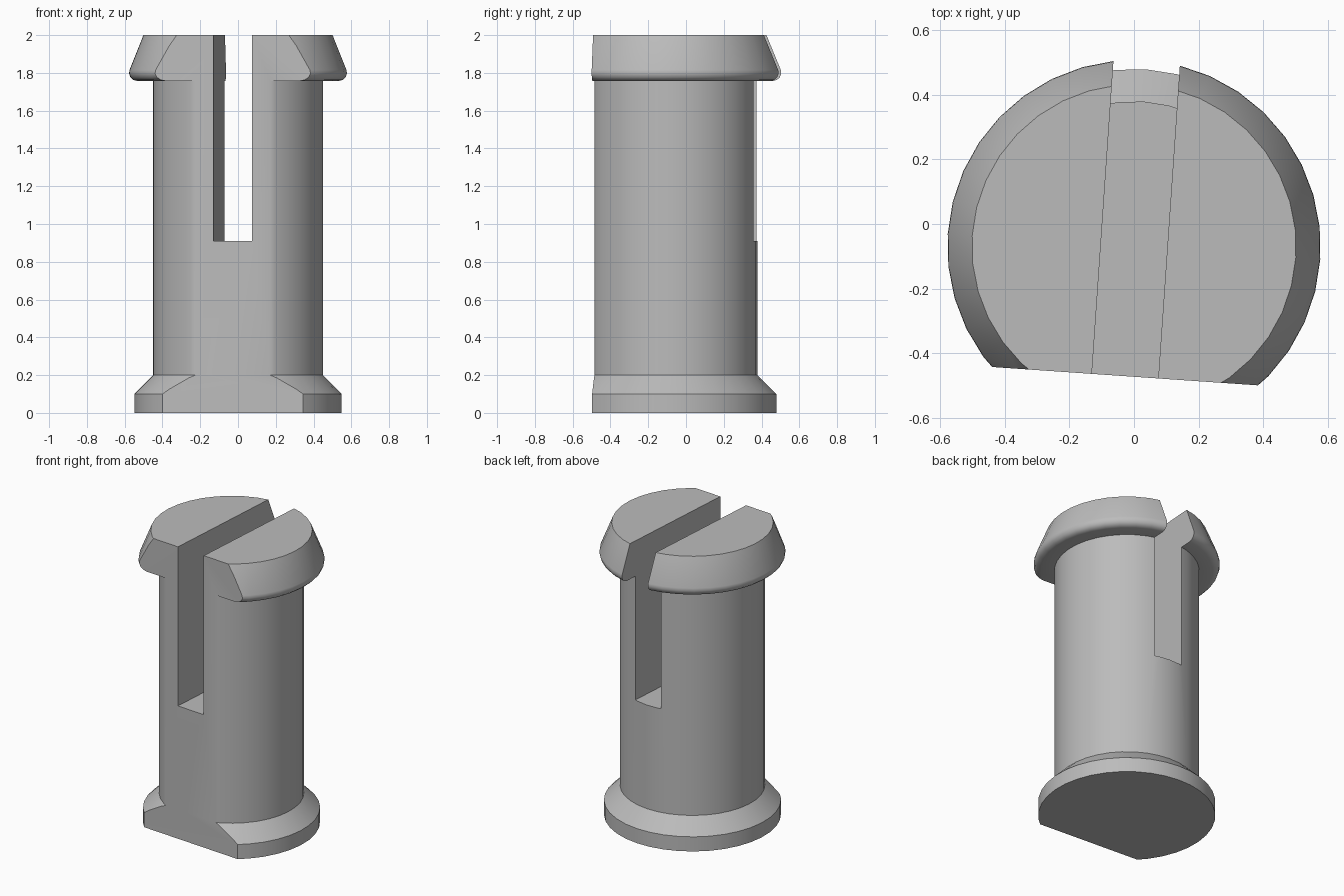
import bpy, bmesh, math
from mathutils import Matrix, Vector

old = bpy.data.objects.get("Cube")
if old:
    bpy.data.objects.remove(old, do_unlink=True)

SEGMENTS = 36
TURN = math.radians(-3.95)
CENTRE_Y = -0.07

grey = bpy.data.materials.new("light_grey")
grey.use_nodes = True
grey.diffuse_color = (0.5, 0.5, 0.5, 1)
grey.node_tree.nodes["Principled BSDF"].inputs["Base Color"].default_value = (0.5, 0.5, 0.5, 1)


def add_object(name, bm):
    mesh = bpy.data.meshes.new(name)
    bmesh.ops.recalc_face_normals(bm, faces=bm.faces)
    bm.to_mesh(mesh)
    bm.free()
    obj = bpy.data.objects.new(name, mesh)
    obj.location.y = CENTRE_Y
    obj.rotation_euler.z = TURN
    bpy.context.collection.objects.link(obj)
    return obj


def add_box(name, low, high):
    low, high = Vector(low), Vector(high)
    bm = bmesh.new()
    size = Matrix.Diagonal((*(high - low), 1))
    bmesh.ops.create_cube(bm, size=1, matrix=Matrix.Translation((low + high) / 2) @ size)
    return add_object(name, bm)


# Flanged base, shaft and tapered head as one turned profile (radius, height)
profile = [(0.55, 0), (0.55, 0.1), (0.45, 0.2), (0.45, 1.757),
           (0.535, 1.757), (0.556, 1.763), (0.571, 1.777), (0.578, 1.797),
           (0.576, 1.815), (0.502, 2)]
bm = bmesh.new()
rings = []
for radius, z in profile:
    ring = []
    for i in range(SEGMENTS):
        a = math.tau * i / SEGMENTS
        ring.append(bm.verts.new((radius * math.cos(a), radius * math.sin(a), z)))
    rings.append(ring)
for lower, upper in zip(rings, rings[1:]):
    for i in range(SEGMENTS):
        j = (i + 1) % SEGMENTS
        bm.faces.new((lower[i], lower[j], upper[j], upper[i]))
bm.faces.new(rings[0][::-1])
bm.faces.new(rings[-1])
pin = add_object("split_pin", bm)
pin.data.materials.append(grey)

# Flat front and the slot through the head and upper shaft
cutters = [add_box("front_flat_cutter", (-1, -1, -0.5), (1, -0.402, 2.5)),
           add_box("slot_cutter", (-0.103, -1, 0.91), (0.103, 1, 2.5))]
bpy.ops.object.select_all(action='DESELECT')
pin.select_set(True)
bpy.context.view_layer.objects.active = pin
for cutter in cutters:
    cutter.hide_render = True
    mod = pin.modifiers.new(cutter.name, 'BOOLEAN')
    mod.operation = 'DIFFERENCE'
    mod.solver = 'EXACT'
    mod.object = cutter
    bpy.ops.object.modifier_apply(modifier=mod.name)
for cutter in cutters:
    bpy.data.objects.remove(cutter, do_unlink=True)

bpy.ops.object.shade_smooth_by_angle(angle=math.radians(30))
